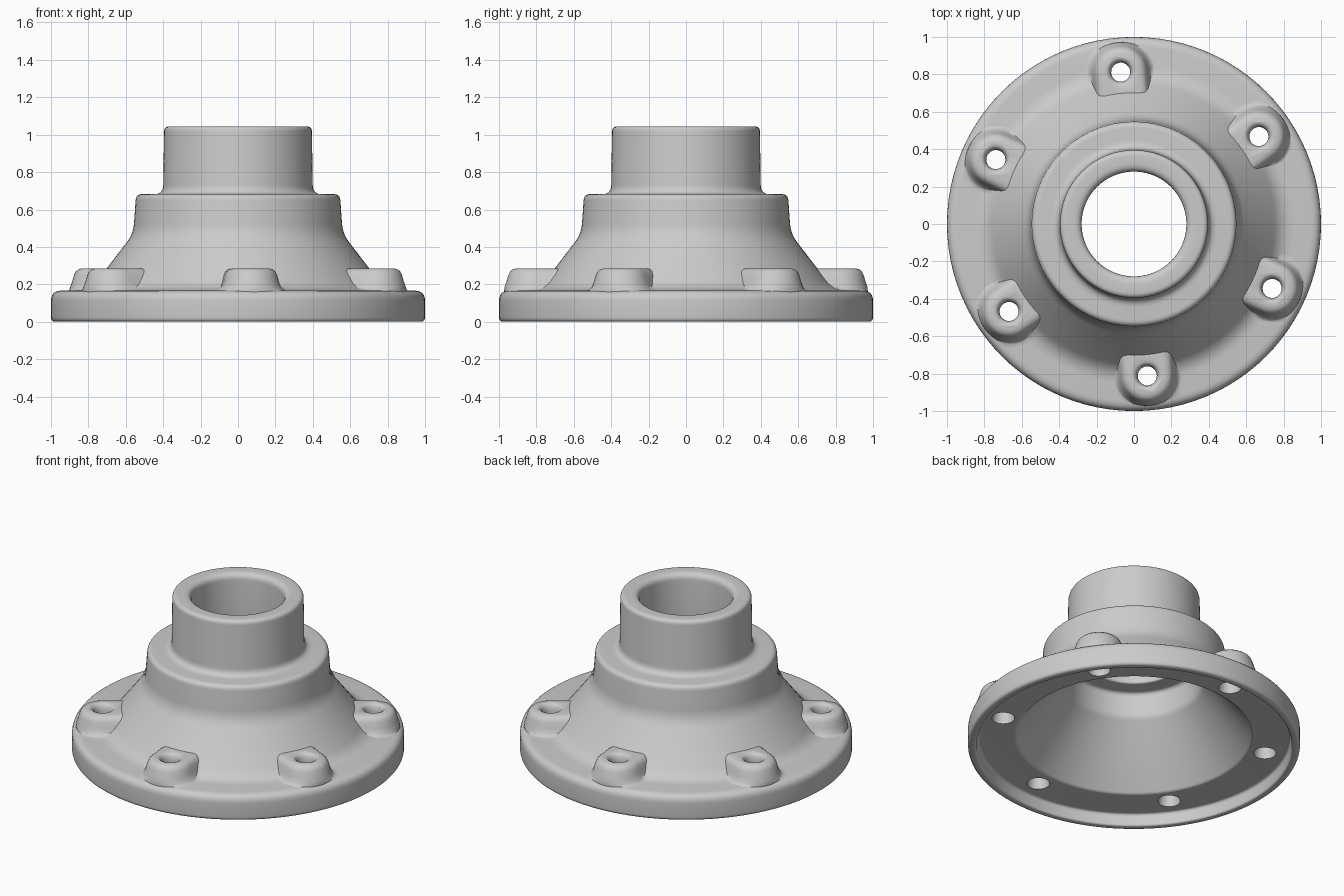
import bpy, bmesh, math
from mathutils import Vector, Matrix

if "Cube" in bpy.data.objects:
    bpy.data.objects.remove(bpy.data.objects["Cube"])

SIDES = 96
BOLT_RADIUS = 0.815
BOLT_ANGLES = [math.radians(35 + 60 * i) for i in range(6)]


def new_object(name, bm):
    bmesh.ops.recalc_face_normals(bm, faces=bm.faces)
    mesh = bpy.data.meshes.new(name)
    bm.to_mesh(mesh)
    bm.free()
    obj = bpy.data.objects.new(name, mesh)
    bpy.context.collection.objects.link(obj)
    return obj


def rounded(corners, steps=6):
    """Replace each (r, z, radius) corner of a closed profile by a fillet."""
    points = []
    for i, (r, z, size) in enumerate(corners):
        here = Vector((r, z))
        before = Vector(corners[i - 1][:2])
        after = Vector(corners[(i + 1) % len(corners)][:2])
        to_a, to_b = (before - here).normalized(), (after - here).normalized()
        cut = size / math.tan(to_a.angle(to_b) / 2)
        cut = min(cut, (before - here).length * 0.48, (after - here).length * 0.48)
        a, b = here + to_a * cut, here + to_b * cut
        for s in range(steps + 1):
            t = s / steps
            points.append(a * (1 - t) ** 2 + here * 2 * t * (1 - t) + b * t * t)
    return points


def revolve(name, points):
    bm = bmesh.new()
    rings = []
    for i in range(SIDES):
        turn = Matrix.Rotation(math.tau * i / SIDES, 3, "Z")
        rings.append([bm.verts.new(turn @ Vector((p.x, 0, p.y))) for p in points])
    n = len(points)
    for i in range(SIDES):
        a, b = rings[i], rings[(i + 1) % SIDES]
        for j in range(n):
            k = (j + 1) % n
            bm.faces.new((a[j], b[j], b[k], a[k]))
    return new_object(name, bm)


def loft(name, outlines, angle):
    """Skin a stack of outlines, cap the ends and turn it about the axis."""
    bm = bmesh.new()
    rings = [[bm.verts.new(p) for p in line] for line in outlines]
    for a, b in zip(rings, rings[1:]):
        for j in range(len(a)):
            k = (j + 1) % len(a)
            bm.faces.new((a[j], a[k], b[k], b[j]))
    bm.faces.new(rings[0])
    bm.faces.new(rings[-1])
    bm.transform(Matrix.Rotation(angle, 4, "Z"))
    return new_object(name, bm)


def boss_outline(z, half_width, steps=20):
    reach = min(half_width, 0.16)
    arc = [math.pi * (s / steps - 0.5) for s in range(steps + 1)]
    line = [(BOLT_RADIUS + reach * math.cos(a), half_width * math.sin(a), z)
            for a in arc]
    return line + [(0.68, half_width, z), (0.68, -half_width, z)]


def circle(z, radius, steps=24):
    return [(BOLT_RADIUS + radius * math.cos(math.tau * s / steps),
             radius * math.sin(math.tau * s / steps), z) for s in range(steps)]


def combine(target, tool, operation):
    mod = target.modifiers.new(operation.title(), "BOOLEAN")
    mod.operation, mod.solver, mod.object = operation, "EXACT", tool
    bpy.context.view_layer.objects.active = target
    bpy.ops.object.modifier_apply(modifier=mod.name)
    bpy.data.objects.remove(tool)


# Hub body: flange, cone, shoulder, collar, bore and hollow underside
profile = [
    (0.95, 0.0, 0.015), (1.0, 0.0, 0.025), (1.0, 0.165, 0.055),
    (0.79, 0.17, 0.14), (0.56, 0.47, 0.18), (0.545, 0.682, 0.035),
    (0.40, 0.682, 0.05), (0.395, 1.045, 0.03),
    (0.28, 1.045, 0.045), (0.28, 0.605, 0.015),
    (0.40, 0.605, 0.03), (0.41, 0.45, 0.08),
    (0.71, 0.08, 0.03), (0.945, 0.08, 0.02),
]
hub = revolve("wheel_hub", rounded(profile))

# Bolt bosses, flared at the foot and rounded at the top
boss_layers = [(0.135, 0.19), (0.165, 0.187), (0.172, 0.172), (0.188, 0.158),
               (0.215, 0.148), (0.25, 0.138), (0.268, 0.129), (0.28, 0.115),
               (0.285, 0.096)]
for angle in BOLT_ANGLES:
    boss = loft("bolt_boss", [boss_outline(z, w) for z, w in boss_layers], angle)
    combine(hub, boss, "UNION")

# Bolt holes, wider below and with softened mouths
hole_layers = [(-0.1, 0.07), (0.09, 0.068), (0.15, 0.055), (0.24, 0.051),
               (0.265, 0.056), (0.28, 0.066), (0.287, 0.082), (0.35, 0.082)]
for angle in BOLT_ANGLES:
    cutter = loft("bolt_hole_cutter", [circle(z, r) for z, r in hole_layers], angle)
    combine(hub, cutter, "DIFFERENCE")

# Smooth shading with crisp edges kept
bpy.ops.object.select_all(action="DESELECT")
hub.select_set(True)
bpy.context.view_layer.objects.active = hub
bpy.ops.object.shade_smooth_by_angle(angle=math.radians(50))
